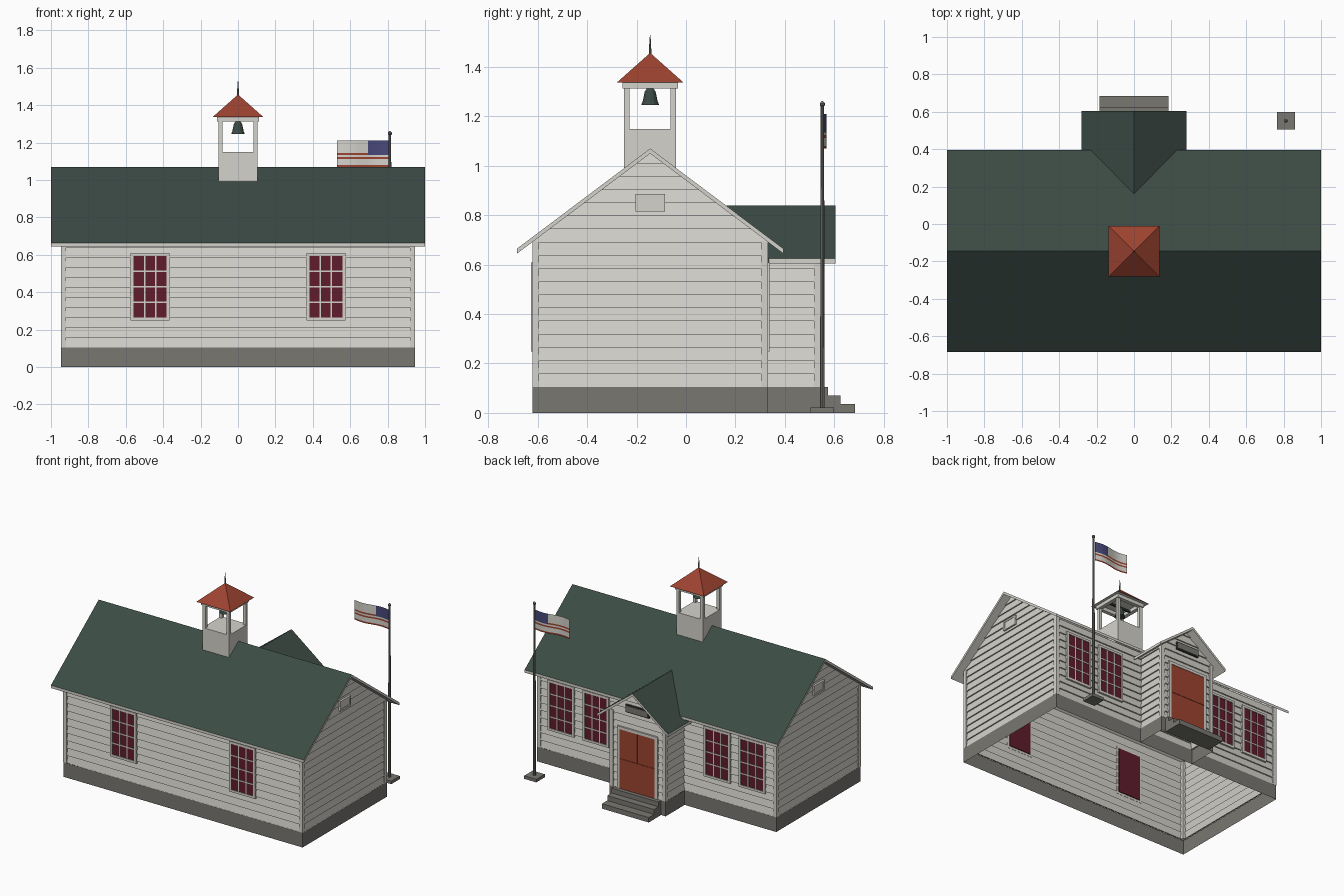
import bpy, bmesh, math
from mathutils import Vector

if "Cube" in bpy.data.objects:
    bpy.data.objects.remove(bpy.data.objects["Cube"])


def material(name, rgb):
    m = bpy.data.materials.new(name)
    m.diffuse_color = (*rgb, 1)
    m.use_nodes = True
    m.node_tree.nodes["Principled BSDF"].inputs["Base Color"].default_value = m.diffuse_color
    return m


WHITE = material("white paint", (0.66, 0.65, 0.60))
GREEN = material("green shingle", (0.045, 0.070, 0.058))
STONE = material("grey stone", (0.19, 0.185, 0.165))
MAROON = material("maroon pane", (0.115, 0.012, 0.026))
RED = material("brick red", (0.34, 0.056, 0.030))
BLUE = material("flag blue", (0.065, 0.065, 0.20))
DARK = material("charcoal", (0.04, 0.045, 0.045))


def finish(name, bm, *mats):
    me = bpy.data.meshes.new(name)
    bm.to_mesh(me)
    bm.free()
    for m in mats:
        me.materials.append(m)
    ob = bpy.data.objects.new(name, me)
    bpy.context.collection.objects.link(ob)
    return ob


def boxes(name, mat, *spans):
    """One object from boxes given as (x0, x1, y0, y1, z0, z1)."""
    bm = bmesh.new()
    for s in spans:
        v = bmesh.ops.create_cube(bm, size=1)["verts"]
        for p in v:
            p.co = [s[2 * i] if p.co[i] < 0 else s[2 * i + 1] for i in range(3)]
    bmesh.ops.recalc_face_normals(bm, faces=bm.faces)
    return finish(name, bm, mat)


def lathe(name, mat, x, y, profile, n):
    """Stacked round sections from (radius, z) pairs."""
    bm = bmesh.new()
    rings = [[bm.verts.new((x + r * math.cos(math.tau * i / n),
                            y + r * math.sin(math.tau * i / n), z)) for i in range(n)]
             for r, z in profile]
    for a, b in zip(rings, rings[1:]):
        for i in range(n):
            bm.faces.new((a[i], a[(i + 1) % n], b[(i + 1) % n], b[i]))
    bm.faces.new(rings[0][::-1])
    bm.faces.new(rings[-1])
    return finish(name, bm, mat)


# Main dimensions
HX, Y0, Y1, CY = 0.945, -0.62, 0.33, -0.145
BASE, ROW, LAP = 0.105, 0.0532, 0.009
SLOPE, RIDGE, EAVE = 0.752, 1.07, 0.54
PX, PY, PRIDGE, PEAVE, PSLOPE = 0.22, 0.545, 0.84, 0.28, 0.768
THICK = 0.02


def siding(name, centre, normal, half, top, slope=None):
    """Lapped boards on one wall; slope tapers them to a gable peak at top."""
    n, c = Vector((*normal, 0)), Vector((*centre, 0))
    u = Vector((0, 0, 1)).cross(n)
    kink = top - half * slope if slope else top
    width = lambda z: min(half, (top - z) / slope) if slope else half
    bm = bmesh.new()
    b = BASE
    while b < top - 0.004:
        t = min(b + ROW, top)
        zs = [b] + ([kink] if b + 0.002 < kink < t - 0.002 else []) + [t]
        point = lambda z, s, d: bm.verts.new(c + u * (s * width(z)) - n * d + Vector((0, 0, z)))
        depth = lambda z: LAP * (z - b) / ROW
        bm.faces.new([point(z, 1, depth(z)) for z in zs] +
                     [point(z, -1, depth(z)) for z in reversed(zs)])
        bm.faces.new([point(b, -1, 0), point(b, -1, LAP), point(b, 1, LAP), point(b, 1, 0)])
        b = t
    bmesh.ops.remove_doubles(bm, verts=bm.verts, dist=0.00005)
    return finish(name, bm, WHITE)


# Walls of hall and porch
wall_top = RIDGE - THICK - 0.475 * SLOPE
porch_top = PRIDGE - THICK - PX * PSLOPE
siding("front_wall", (0, Y0), (0, -1), HX, wall_top)
siding("back_wall", (0, Y1), (0, 1), HX, wall_top)
siding("porch_gable_wall", (0, PY), (0, 1), PX, PRIDGE - THICK, PSLOPE)
for side, s in (("left", -1), ("right", 1)):
    siding(side + "_gable_wall", (s * HX, CY), (s, 0), 0.475, RIDGE - THICK, SLOPE)
    siding(side + "_porch_wall", (s * PX, (Y1 + PY) / 2), (s, 0), (PY - Y1) / 2, porch_top)

# Corner boards
W, P = 0.026, 0.002


def corner(x, y, top):
    xs = sorted((x + math.copysign(P, x), x - math.copysign(W, x)))
    ys = sorted((y + math.copysign(P, y), y - math.copysign(W, y)))
    return (*xs, *ys, BASE, top)


boxes("corner_boards", WHITE, *[corner(s * HX, y, wall_top) for s in (-1, 1) for y in (Y0, Y1)],
      *[corner(s * PX, PY, porch_top) for s in (-1, 1)])


# Open foundation rings
def foundation(name, x, y0, y1):
    ob = boxes(name, STONE, (-x, x, y0, y1, 0, BASE))
    bm = bmesh.new()
    bm.from_mesh(ob.data)
    bmesh.ops.delete(bm, geom=[f for f in bm.faces if abs(f.normal.z) > 0.5], context="FACES")
    bm.to_mesh(ob.data)
    bm.free()


foundation("hall_foundation", HX + 0.001, Y0 - 0.001, Y1 + 0.001)
foundation("porch_foundation", PX + 0.001, Y1, PY + 0.001)


# Gable roofs: white slab with green upper faces
def gable_roof(name, half, ridge, slope, place, ends):
    prof = [(-half, ridge - half * slope), (0, ridge), (half, ridge - half * slope)]
    prof += [(a, z - THICK) for a, z in reversed(prof)]
    bm = bmesh.new()
    e0, e1 = [[bm.verts.new(place(a, end(z) if callable(end) else end, z)) for a, z in prof]
              for end in ends]
    for i in range(6):
        j = (i + 1) % 6
        bm.faces.new((e0[i], e0[j], e1[j], e1[i]))
    for e in (e0, e1):
        bm.faces.new((e[0], e[1], e[4], e[5]))
        bm.faces.new((e[1], e[2], e[3], e[4]))
    bmesh.ops.recalc_face_normals(bm, faces=bm.faces)
    for f in bm.faces:
        f.material_index = int(f.normal.z > 0.5)
    return finish(name, bm, WHITE, GREEN)


gable_roof("hall_roof", EAVE, RIDGE, SLOPE, lambda a, e, z: (e, CY + a, z), (-1, 1))
valley = lambda z: min(CY + (RIDGE - z) / SLOPE, Y1 + 0.005)
gable_roof("porch_roof", PEAVE, PRIDGE, PSLOPE, lambda a, e, z: (a, e, z), (valley, 0.605))


# Windows: pane through the wall, casing and glazing bars
def window(name, cx, y, s):
    def slab(x0, x1, z0, z1, inner, outer):
        ya, yb = sorted((y + s * inner, y + s * outer))
        return (cx + x0, cx + x1, ya, yb, z0, z1)
    w, z0, z1, c = 0.088, 0.265, 0.593, 0.016
    boxes(name + "_pane", MAROON, slab(-w, w, z0, z1, -0.014, 0.002))
    bars = [slab(-w - c, -w, z0 - c, z1 + c, -0.008, 0.007),
            slab(w, w + c, z0 - c, z1 + c, -0.008, 0.007),
            slab(-w, w, z0 - c, z0, -0.008, 0.007),
            slab(-w, w, z1, z1 + c, -0.008, 0.007)]
    for i in (1, 2):
        x = -w + 2 * w * i / 3
        bars.append(slab(x - 0.004, x + 0.004, z0, z1, 0, 0.005))
    for i in (1, 2, 3):
        z = z0 + (z1 - z0) * i / 4
        bars.append(slab(-w, w, z - 0.004, z + 0.004, 0, 0.005))
    boxes(name + "_frame", WHITE, *bars)


for side, s in (("left", -1), ("right", 1)):
    window(side + "_front_window", s * 0.47, Y0, -1)
    window(side + "_back_inner_window", s * 0.48, Y1, 1)
    window(side + "_back_outer_window", s * 0.755, Y1, 1)
    # Gable vent
    x = s * HX
    a, b, c = x - s * 0.005, x + s * 0.005, x + s * 0.009
    lo, hi, out = min(a, b), max(a, b), (min(a, c), max(a, c))
    boxes(side + "_gable_vent", WHITE, (lo, hi, CY - 0.06, CY + 0.06, 0.815, 0.885),
          (*out, CY - 0.06, CY - 0.048, 0.815, 0.885), (*out, CY + 0.048, CY + 0.06, 0.815, 0.885),
          (*out, CY - 0.06, CY + 0.06, 0.815, 0.827), (*out, CY - 0.06, CY + 0.06, 0.873, 0.885))

# Door, casing, sign plate and steps
boxes("door", RED, (-0.14, -0.001, PY - 0.01, PY + 0.005, 0.32, 0.53),
      (0.001, 0.14, PY - 0.01, PY + 0.005, 0.32, 0.53),
      (-0.14, 0.14, PY - 0.01, PY + 0.005, BASE, 0.318))
boxes("door_casing", WHITE, (-0.16, -0.14, PY - 0.008, PY + 0.008, BASE, 0.55),
      (0.14, 0.16, PY - 0.008, PY + 0.008, BASE, 0.55),
      (-0.14, 0.14, PY - 0.008, PY + 0.008, 0.53, 0.55))
boxes("sign_border", DARK, (-0.092, 0.092, PY - 0.005, PY + 0.007, 0.665, 0.72))
boxes("sign_plate", STONE, (-0.085, 0.085, PY, PY + 0.010, 0.672, 0.713))
boxes("steps", STONE, (-0.185, 0.185, PY, 0.575, 0, 0.104),
      (-0.185, 0.185, PY, 0.625, 0, 0.07), (-0.185, 0.185, PY, 0.685, 0, 0.035))

# Belfry: base, posts, top beams
B = 0.105
boxes("belfry_base", WHITE, (-B, B, CY - B, CY + B, 0.985, 1.15))
boxes("belfry_posts", WHITE, *[(min(sx * B, sx * 0.083), max(sx * B, sx * 0.083),
                                CY + min(sy * B, sy * 0.083), CY + max(sy * B, sy * 0.083), 1.15, 1.32)
                               for sx in (-1, 1) for sy in (-1, 1)])
T, I = 0.112, 0.085
boxes("belfry_beams", WHITE, (-T, T, CY - T, CY - I, 1.312, 1.338), (-T, T, CY + I, CY + T, 1.312, 1.338),
      (-T, -I, CY - I, CY + I, 1.312, 1.338), (I, T, CY - I, CY + I, 1.312, 1.338))

# Belfry pyramid roof with white soffit
bm = bmesh.new()
H = 0.135
q = [bm.verts.new((x * H, CY + y * H, 1.337)) for x, y in ((-1, -1), (1, -1), (1, 1), (-1, 1))]
tip = bm.verts.new((0, CY, 1.457))
for i in range(4):
    bm.faces.new((q[i], q[(i + 1) % 4], tip))
bm.faces.new(q[::-1]).material_index = 1
finish("belfry_roof", bm, RED, WHITE)
lathe("spire", STONE, 0, CY, [(0.005, 1.445), (0.004, 1.49), (0.001, 1.53)], 8)
lathe("bell", GREEN, 0, CY, [(0.036, 1.247), (0.030, 1.262), (0.022, 1.30), (0.014, 1.312)], 12)
boxes("bell_yoke", DARK, (-0.09, 0.09, CY - 0.006, CY + 0.006, 1.312, 1.324))

# Flagpole
FX, FY = 0.812, 0.552
boxes("pole_base", STONE, (FX - 0.048, FX + 0.048, FY - 0.048, FY + 0.048, 0, 0.022))
lathe("flagpole", STONE, FX, FY, [(0.010, 0.02), (0.007, 1.24)], 10)
lathe("pole_finial", STONE, FX, FY, [(0.004, 1.238), (0.011, 1.245), (0.011, 1.253), (0.003, 1.262)], 10)

# Waving flag sheet with stripes and corner field
COLS, ROWS = 15, 13
bm = bmesh.new()
grid = [[bm.verts.new((FX - 0.007 - 0.275 * i / COLS, FY + 0.006 + 0.010 * math.sin(math.tau * i / COLS),
                       1.21 - 0.14 * j / ROWS)) for i in range(COLS + 1)] for j in range(ROWS + 1)]
for j in range(ROWS):
    for i in range(COLS):
        f = bm.faces.new((grid[j][i], grid[j][i + 1], grid[j + 1][i + 1], grid[j + 1][i]))
        f.material_index = 2 if i < 6 and j < 7 else int(j in (6, 8, 12))
finish("flag", bm, WHITE, RED, BLUE)
